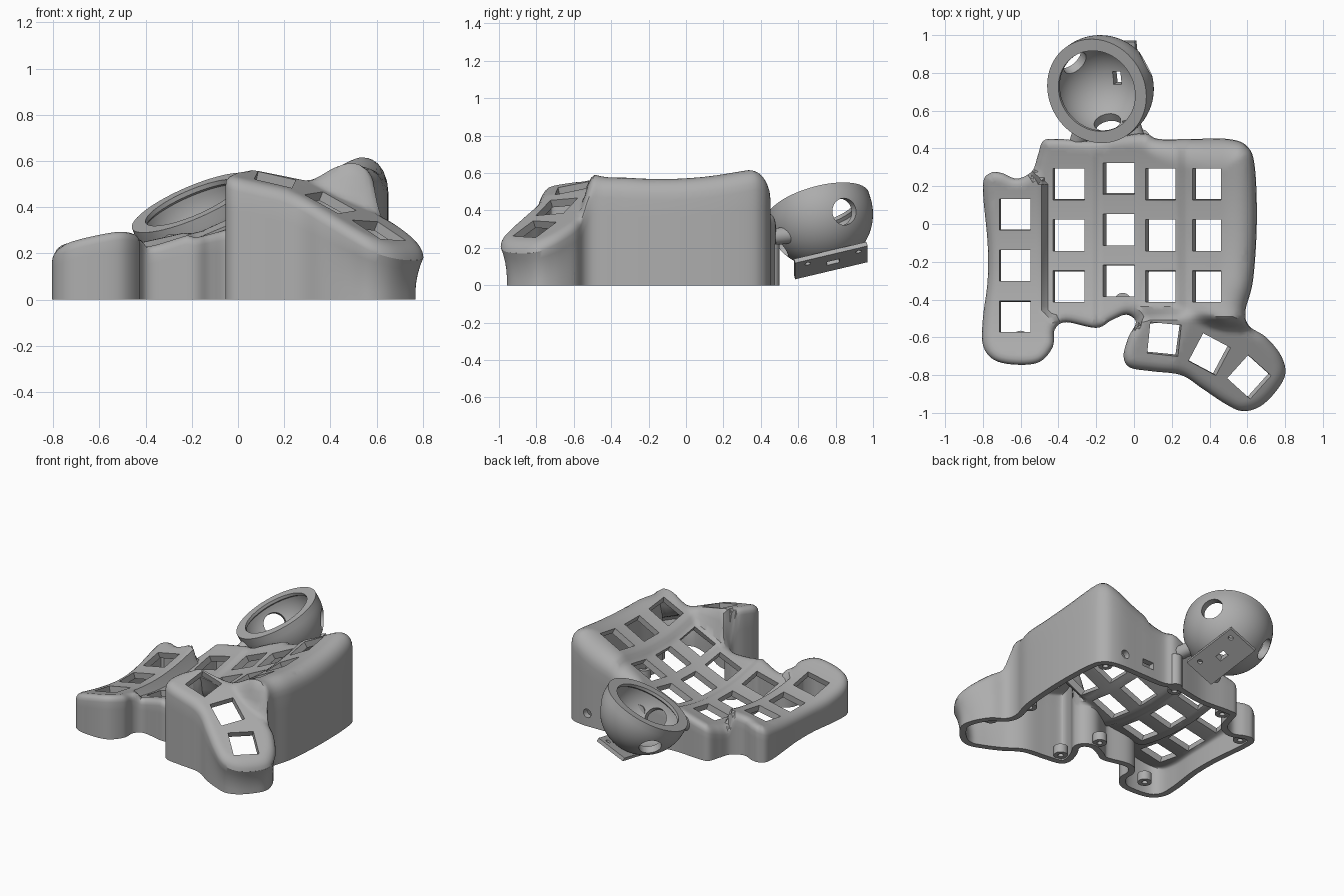
import bpy, bmesh, math
from mathutils import Vector, Matrix, kdtree
from mathutils.geometry import delaunay_2d_cdt

if "Cube" in bpy.data.objects:
    bpy.data.objects.remove(bpy.data.objects["Cube"])

GREY = (0.42, 0.42, 0.42, 1)
plastic = bpy.data.materials.new("grey plastic")
plastic.use_nodes = True
plastic.diffuse_color = GREY
plastic.node_tree.nodes["Principled BSDF"].inputs["Base Color"].default_value = GREY


def add_object(name, bm):
    mesh = bpy.data.meshes.new(name)
    bmesh.ops.recalc_face_normals(bm, faces=bm.faces)
    bm.to_mesh(mesh)
    bm.free()
    mesh.materials.append(plastic)
    ob = bpy.data.objects.new(name, mesh)
    bpy.context.collection.objects.link(ob)
    return ob


def finish(ob, thickness=0, cutters=(), angle=32):
    """Apply wall thickness and cutters, then shade smooth by angle."""
    bpy.ops.object.select_all(action='DESELECT')
    bpy.context.view_layer.objects.active = ob
    ob.select_set(True)
    if thickness:
        mod = ob.modifiers.new("wall", 'SOLIDIFY')
        mod.thickness, mod.offset = thickness, -1
        bpy.ops.object.modifier_apply(modifier=mod.name)
    for cutter in cutters:
        mod = ob.modifiers.new("cut", 'BOOLEAN')
        mod.operation, mod.solver, mod.object = 'DIFFERENCE', 'EXACT', cutter
        bpy.ops.object.modifier_apply(modifier=mod.name)
    bpy.ops.object.shade_smooth_by_angle(angle=math.radians(angle))


def rod(name, start, end, radius, caps=True, sides=28):
    a, b = Vector(start), Vector(end)
    turn = (b - a).to_track_quat('Z', 'Y').to_matrix().to_4x4()
    bm = bmesh.new()
    bmesh.ops.create_cone(bm, cap_ends=caps, segments=sides, radius1=radius, radius2=radius,
                          depth=(b - a).length, matrix=Matrix.Translation((a + b) / 2) @ turn)
    return add_object(name, bm)


def box(name, size, matrix):
    bm = bmesh.new()
    bmesh.ops.create_cube(bm, size=1, matrix=matrix @ Matrix.Diagonal((*size, 1)))
    return add_object(name, bm)


def smooth(t):
    t = min(1, max(0, t))
    return t * t * (3 - 2 * t)


# Case outline, clockwise seen from above
OUTLINE = [Vector(p) for p in (
    (-.8, .2), (-.76, .27), (-.7, .27), (-.62, .24), (-.54, .28), (-.51, .36), (-.48, .44),
    (-.4, .45), (-.2, .44), (.04, .48), (.13, .45), (.3, .45), (.5, .45), (.6, .41), (.64, .3),
    (.65, 0), (.63, -.3), (.59, -.46), (.61, -.54), (.7, -.6), (.78, -.7), (.8, -.8),
    (.74, -.9), (.66, -.97), (.57, -.99), (.48, -.95), (.36, -.87), (.25, -.8), (.1, -.78),
    (-.02, -.76), (-.055, -.7), (-.03, -.6), (.01, -.52), (-.04, -.48), (-.12, -.51),
    (-.2, -.55), (-.36, -.52), (-.42, -.56), (-.43, -.65), (-.5, -.73), (-.62, -.745),
    (-.74, -.72), (-.8, -.64), (-.8, -.5), (-.775, -.3), (-.775, -.1))]


def spline(points, steps):
    """Closed Catmull-Rom curve."""
    out, n = [], len(points)
    for i in range(n):
        a, b, c, d = (points[(i + k) % n] for k in (-1, 0, 1, 2))
        for s in range(steps):
            t = s / steps
            out.append(b + (c - a) * t / 2 + (a * 2 - b * 5 + c * 4 - d) * t ** 2 / 2
                       + (b * 3 - a - c * 3 + d) * t ** 3 / 2)
    return out


# Key columns: centre x, height, sideways slope, middle y
COLUMNS = [(-.63, .2, .2, -.22), (-.345, .19, .25, -.06), (-.08, .255, .42, -.03),
           (.14, .355, .48, -.06), (.385, .505, .53, -.06)]
STEPS = (-.475, -.2, .02, .25)
# Thumb keys: x, y, height, slope in x, slope in y, turn in degrees
THUMBS = [(.16, -.61, .52, -.2, .22, -6), (.4, -.69, .42, -.4, .3, -28), (.61, -.81, .32, -.35, .3, -42)]


def thumb_mask(x, y):
    """1 on the thumb block, 0 on the main key field."""
    left = -.09 + .1 * smooth((y + .62) / .12)
    back = -.425 - .06 * smooth((x - .2) / .3)
    return smooth((back - y) / .085) * smooth((x - left) / .04)


def height(x, y):
    levels = [z + s * (x - c) + .32 * (y - min(mid, -.08)) ** 2 for c, z, s, mid in COLUMNS[:1]]
    levels += [z + s * (x - c) + .32 * (y + .08) ** 2 for c, z, s, _ in COLUMNS[1:]]
    # The outer column's edge bends to meet the notches of the outline
    bend = .07 * (smooth((-.45 - y) / .07) - smooth((y - .2) / .08))
    main = levels[0]
    for edge, shift, level in zip(STEPS, (bend, 0, 0, 0), levels[1:]):
        main += (level - main) * smooth((x - edge - shift) / .045 + .5)
    thumb = min(z + sx * (x - a) + sy * (y - b) for a, b, z, sx, sy, _ in THUMBS)
    return main + (thumb - main) * thumb_mask(x, y)


def key_opening(x, y, width, turn=0):
    rot = Matrix.Rotation(math.radians(turn), 2)
    return [Vector((x, y)) + rot @ Vector((i * width, j * .083))
            for i, j in ((-1, -1), (1, -1), (1, 1), (-1, 1))]


def inside(p, quad, margin=0):
    sides = zip(quad, quad[1:] + quad[:1])
    return all((b - a).normalized().cross(p - a) > -margin for a, b in sides)


openings = [key_opening(c, y + k * .27, .083 - .007 * smooth(c * 3))
            for c, _, _, y in COLUMNS for k in (-1, 0, 1)]
openings += [key_opening(x, y, .082, turn) for x, y, *_, turn in THUMBS]

# Case shell: triangulated top surface with a rounded shoulder
fine = spline(OUTLINE, 24)
tree = kdtree.KDTree(len(fine))
for i, p in enumerate(fine):
    tree.insert(p.to_3d(), i)
tree.balance()


def edge_distance(p):
    return tree.find(p.to_3d())[2]


rim = spline(OUTLINE, 6)
points = list(rim)
edges = [(i, (i + 1) % len(rim)) for i in range(len(rim))]
for quad in openings:
    n = len(points)
    points += quad
    edges += [(n + i, n + (i + 1) % 4) for i in range(4)]
for inset in (.004, .014, .03, .05):
    for i, p in enumerate(rim):
        along = (rim[(i + 1) % len(rim)] - rim[i - 1]).normalized()
        q = p + Vector((along.y, -along.x)) * inset
        if edge_distance(q) > inset * .93 and not any(inside(q, h, .006) for h in openings):
            points.append(q)
GRID = .0175
for i in range(-46, 47):
    for j in range(-57, 28):
        q = Vector((i, j)) * GRID
        if edge_distance(q) > .062 and not any(inside(q, h, .008) for h in openings):
            points.append(q)
verts, _, tris, *_ = delaunay_2d_cdt(points, edges, [], 1, 1e-5)

bm = bmesh.new()
made = []
for p in verts:
    d = edge_distance(p)
    radius = .05 + .14 * smooth((p.x + .15) / .6) * (1 - thumb_mask(*p))
    gap = max(0, radius - (d if d > .002 else 0))
    drop = radius - math.sqrt(max(0, radius ** 2 - gap ** 2))
    made.append(bm.verts.new((p.x, p.y, height(*p) - drop)))
for tri in tris:
    centre = sum((verts[i] for i in tri), Vector((0, 0))) / 3
    if not any(inside(centre, h) for h in openings):
        bm.faces.new([made[i] for i in tri])
bmesh.ops.delete(bm, geom=[v for v in bm.verts if not v.link_faces], context='VERTS')
# Side walls, drawn in slightly below the thumb tip
border = [e for e in bm.edges if e.is_boundary
          and all(edge_distance(v.co.xy) < .002 for v in e.verts)]
for level in (.8, .6, .4, .2, 0):
    new = bmesh.ops.extrude_edge_only(bm, edges=border)["geom"]
    border = [g for g in new if isinstance(g, bmesh.types.BMEdge)]
    for v in (g for g in new if isinstance(g, bmesh.types.BMVert)):
        tip = smooth((v.co.x - v.co.y - 1.2) / .35) * .06 * level
        v.co.x, v.co.y = v.co.xy + (Vector((.5, -.7)) - v.co.xy) * tip
        v.co.z *= level / (level + .2)
case = add_object("case_shell", bm)
ports = [rod("round_port", (.45, .3, .09), (.45, .6, .09), .03),
         box("cable_port", (.09, .3, .05), Matrix.Translation((.26, .45, .09)))]
finish(case, .042, ports)

# Screw bosses inside the bottom edge
for x, y in ((-.6, -.61), (-.72, .19), (-.42, .37), (0, .4), (.54, .36), (.57, -.35),
             (.66, -.63), (.03, -.69), (-.06, -.41)):
    finish(rod("screw_boss", (x, y, .01), (x, y, .07), .045, caps=False), .027)

# Ball socket: bowl turned around a tilted axis
axis = Vector((-.43, -.28, 1)).normalized()
across = Vector((0, 1, 0)).cross(axis).normalized()
frame = Matrix((across, axis.cross(across), axis)).transposed().to_4x4()
frame = Matrix.Translation((-.18, .715, .38)) @ frame


def arc(radius, start, end, steps=20):
    angles = (math.radians(start + (end - start) * i / steps) for i in range(steps + 1))
    return [(radius * math.cos(a), 0, radius * math.sin(a)) for a in angles]


profile = arc(.285, -90, 0) + [(.284, 0, .045), (.22, 0, .045), (.22, 0, .025)] + arc(.238, 3, -90)
bm = bmesh.new()
line = [bm.verts.new(p) for p in profile]
chain = [bm.edges.new(pair) for pair in zip(line, line[1:])]
bmesh.ops.spin(bm, geom=line + chain, axis=(0, 0, 1), cent=(0, 0, 0), angle=math.tau, steps=72)
bmesh.ops.remove_doubles(bm, verts=bm.verts, dist=1e-4)
bm.transform(frame)
socket = add_object("ball_socket", bm)
centre = frame.translation
bearings = []
for turn in (25, 145, 265):
    a = math.radians(turn)
    way = frame.to_3x3() @ Vector((math.cos(a), math.sin(a), -.45)).normalized()
    bearings.append(rod("bearing_cutter", centre + way * .15, centre + way * .4, .072))
slot = box("sensor_cutter", (.045, .07, .3), frame @ Matrix.Translation((0, 0, -.3)))
finish(socket, 0, bearings + [slot])

# Sensor plate under the socket
plate = box("sensor_plate", (.22, .4, .025), frame @ Matrix.Translation((0, -.01, -.276)))
screws = [rod("screw_cutter", frame @ Vector((x, y, -.4)), frame @ Vector((x, y, -.25)), .016)
          for x, y in ((.06, -.14), (.06, .14))]
finish(plate, 0, [slot] + screws)

# Arms joining socket and case
finish(rod("left_arm", (.03, .4, .25), (-.02, .56, .27), .045))
finish(rod("right_arm", (-.31, .39, .19), (-.27, .52, .26), .045))
finish(rod("arm_post", (.04, .455, 0), (.04, .455, .22), .045))

for cutter in ports + bearings + [slot] + screws:
    bpy.data.objects.remove(cutter)
